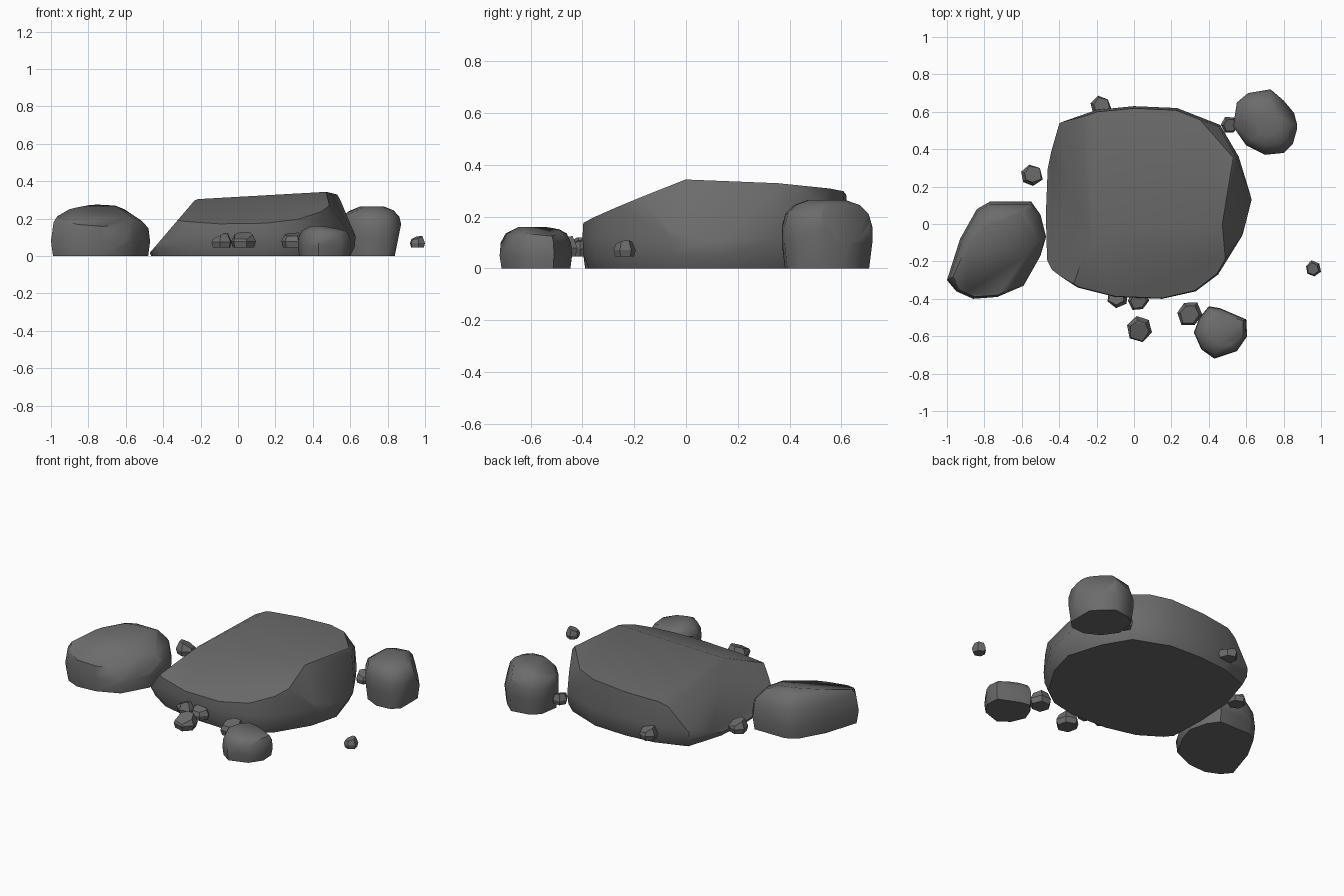
import bpy, bmesh, math, random
from mathutils import Vector

cube = bpy.data.objects.get("Cube")
if cube:
    bpy.data.objects.remove(cube)

stone = bpy.data.materials.new("dark grey stone")
stone.use_nodes = True
colour = (0.15, 0.15, 0.15, 1)
stone.diffuse_color = colour
stone.node_tree.nodes["Principled BSDF"].inputs["Base Color"].default_value = colour


def rock(name, outline, profile, cuts=(), smooth=50):
    """Hull of scaled outlines stacked by a (scale, height) profile, trimmed by planes."""
    bm = bmesh.new()
    cx = sum(p[0] for p in outline) / len(outline)
    cy = sum(p[1] for p in outline) / len(outline)
    for scale, z in profile:
        for x, y in outline:
            bm.verts.new((cx + (x - cx) * scale, cy + (y - cy) * scale, z))
    hull = bmesh.ops.convex_hull(bm, input=bm.verts)
    bmesh.ops.delete(bm, geom=list({v for v in hull["geom_interior"] + hull["geom_unused"]
                                    if isinstance(v, bmesh.types.BMVert)}), context='VERTS')
    # Each trimming plane removes what lies on its normal's side
    for point, normal in cuts:
        bmesh.ops.bisect_plane(bm, geom=bm.verts[:] + bm.edges[:] + bm.faces[:], plane_co=point,
                               plane_no=Vector(normal).normalized(), clear_outer=True)
        rim = [e for e in bm.edges if e.is_boundary]
        bmesh.ops.holes_fill(bm, edges=rim)
    bmesh.ops.dissolve_limit(bm, angle_limit=math.radians(1), verts=bm.verts, edges=bm.edges)
    bmesh.ops.recalc_face_normals(bm, faces=bm.faces)
    mesh = bpy.data.meshes.new(name)
    bm.to_mesh(mesh)
    bm.free()
    mesh.materials.append(stone)
    obj = bpy.data.objects.new(name, mesh)
    bpy.context.collection.objects.link(obj)
    bpy.ops.object.select_all(action='DESELECT')
    obj.select_set(True)
    bpy.context.view_layer.objects.active = obj
    if smooth:
        bpy.ops.object.shade_smooth_by_angle(angle=math.radians(smooth))


# Wide flat boulder: top, front slope, left ramp, right facet, worn back corner
rock("main_boulder",
     [(-.48, -.2), (-.49, .05), (-.475, .3), (-.4, .54), (-.2, .61), (0, .63), (.23, .62), (.46, .53),
      (.56, .36), (.63, .13), (.58, -.06), (.45, -.27), (.33, -.36), (.15, -.4), (-.1, -.39),
      (-.3, -.34), (-.44, -.25)],
     [(.95, 0), (.99, .05), (1, .12), (.97, .36)],
     [((.5, 0, .345), (-.06, .05, 1)),
      ((.5, 0, .345), (-.03, -.4, 1)),
      ((-.23, 0, .3), (-1.17, 0, 1)),
      ((-.23, 0, .295), (-.45, .05, 1)),
      ((.485, .1, .345), (.86, -.12, .5)),
      ((.48, .5, .25), (.5, .5, .6))])

# Large leaning stone on the right side, highest at its back
rock("side_stone",
     [(-1, -.3), (-.93, -.08), (-.84, .08), (-.77, .12), (-.55, .12), (-.5, .05), (-.47, -.07),
      (-.5, -.17), (-.59, -.33), (-.73, -.39), (-.86, -.4), (-.95, -.36)],
     [(.96, 0), (1, .08), (.95, .18), (.8, .25), (.5, .28)],
     [((-.8, 0, .28), (.1, -.3, 1)), ((-.6, -.1, .23), (.5, -.1, 1)),
      ((-.52, 0, .175), (1, .2, 1)), ((-.55, -.2, .14), (.8, -.5, .5))])

# Domed stone behind
rock("back_stone",
     [(.73, .72), (.8, .66), (.86, .59), (.875, .52), (.85, .43), (.8, .38), (.7, .37), (.6, .42),
      (.53, .52), (.55, .65), (.61, .7)],
     [(.93, 0), (1, .1), (1, .16), (.92, .21), (.72, .245), (.4, .265)],
     [((.81, .64, .12), (.8, .6, .3)), ((.87, .5, .16), (1, 0, -.2)),
      ((.62, .5, .24), (-.5, -.1, 1))])

# Low rounded stone in front
rock("front_stone",
     [(.4, -.44), (.46, -.45), (.6, -.51), (.605, -.6), (.55, -.68), (.43, -.72), (.36, -.67),
      (.32, -.58), (.35, -.5)],
     [(.95, 0), (1, .05), (.97, .1), (.84, .135), (.5, .16)],
     [((.47, -.6, .153), (.18, .1, 1))])

# Scattered angular pebbles
random.seed(4)
pebbles = [(-.18, .63, .06), (-.55, .26, .062), (-.09, -.39, .06), (.02, -.41, .058),
           (.03, -.56, .07), (.295, -.48, .072), (.51, .53, .05), (.957, -.24, .044)]
for i, (x, y, r) in enumerate(pebbles):
    turn = random.uniform(0, math.pi)
    ring = []
    for k in range(6):
        a = turn + k * math.tau / 6
        reach = r * random.uniform(.88, 1.08)
        ring.append((x + reach * math.cos(a), y + reach * math.sin(a)))
    tall = .03 + r * .75
    lean = (random.uniform(-.6, .6), random.uniform(-.6, .6), 1)
    rock(f"pebble_{i + 1}", ring,
         [(.85, .045), (1, .045 + tall * .4), (.65, .045 + tall)],
         [((x, y, .045 + tall * .85), lean)], smooth=0)
